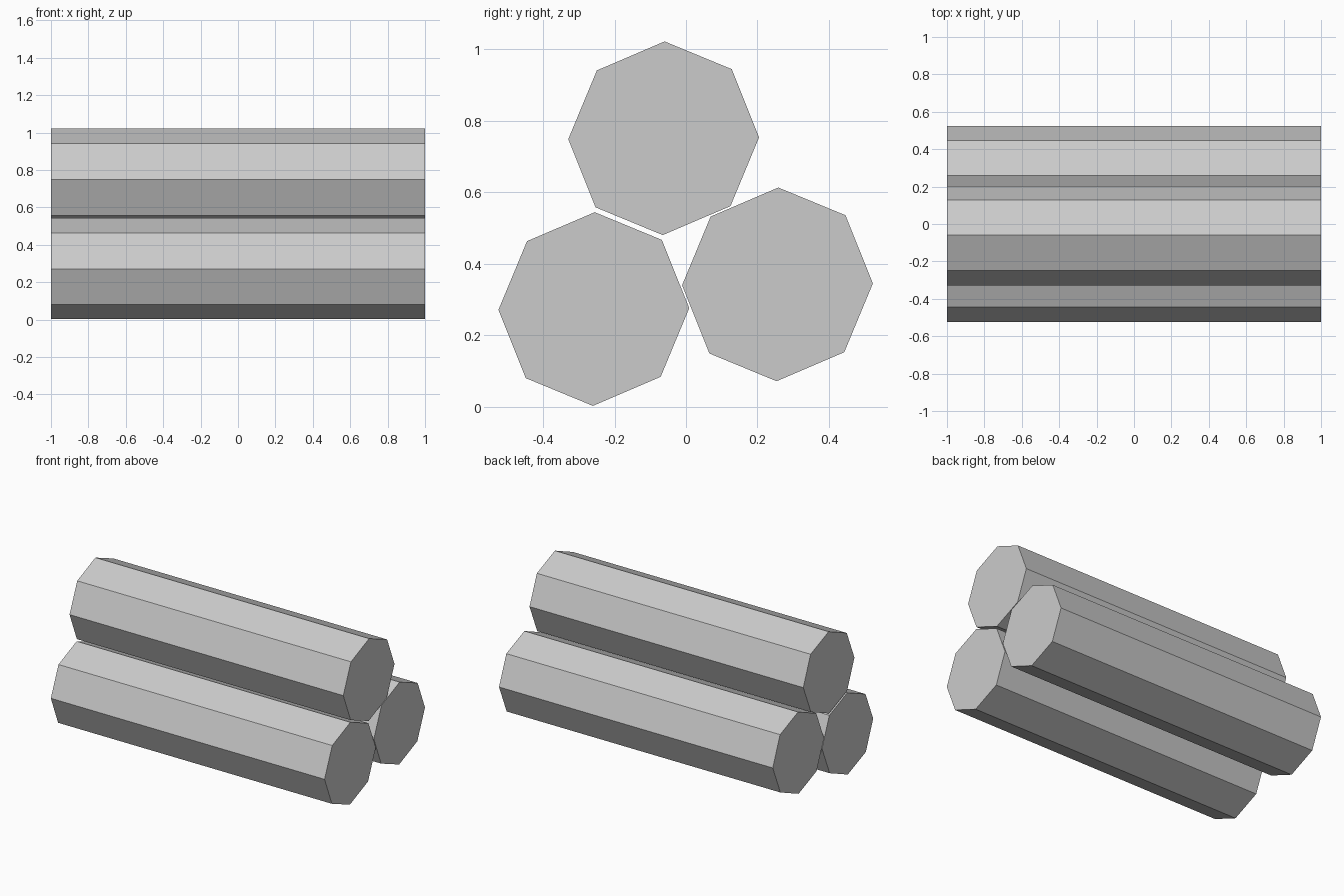
import bpy
import bmesh
from math import cos, sin, pi

cube = bpy.data.objects.get("Cube")
if cube:
    bpy.data.objects.remove(cube, do_unlink=True)

# One plain grey
grey = bpy.data.materials.new("light_grey")
grey.use_nodes = True
colour = (0.6, 0.6, 0.6, 1)
grey.diffuse_color = colour
grey.node_tree.nodes["Principled BSDF"].inputs["Base Color"].default_value = colour

SIDES = 8
LENGTH = 2.0
RADIUS_Y, RADIUS_Z, SKEW = 0.267, 0.271, 0.0025


def make_log(name, y, z):
    """Eight-sided log lying along x, with a corner pointing up."""
    bm = bmesh.new()
    ring = []
    for i in range(SIDES):
        c, s = cos(2 * pi * i / SIDES), sin(2 * pi * i / SIDES)
        ring.append(bm.verts.new((-LENGTH / 2,
                                  RADIUS_Y * c + SKEW * s,
                                  RADIUS_Z * s + SKEW * c)))
    end = bm.faces.new(ring)
    # Extrude the end section, keeping the first cap
    out = bmesh.ops.extrude_face_region(bm, geom=[end], use_keep_orig=True)
    moved = [v for v in out["geom"] if isinstance(v, bmesh.types.BMVert)]
    bmesh.ops.translate(bm, verts=moved, vec=(LENGTH, 0, 0))
    bmesh.ops.recalc_face_normals(bm, faces=bm.faces)
    mesh = bpy.data.meshes.new(name)
    bm.to_mesh(mesh)
    bm.free()
    mesh.materials.append(grey)
    log = bpy.data.objects.new(name, mesh)
    log.location = (0, y, z)
    bpy.context.collection.objects.link(log)


# Two logs side by side with a third resting on top
make_log("front_log", -0.258, 0.273)
make_log("back_log", 0.256, 0.342)
make_log("top_log", -0.0625, 0.751)
